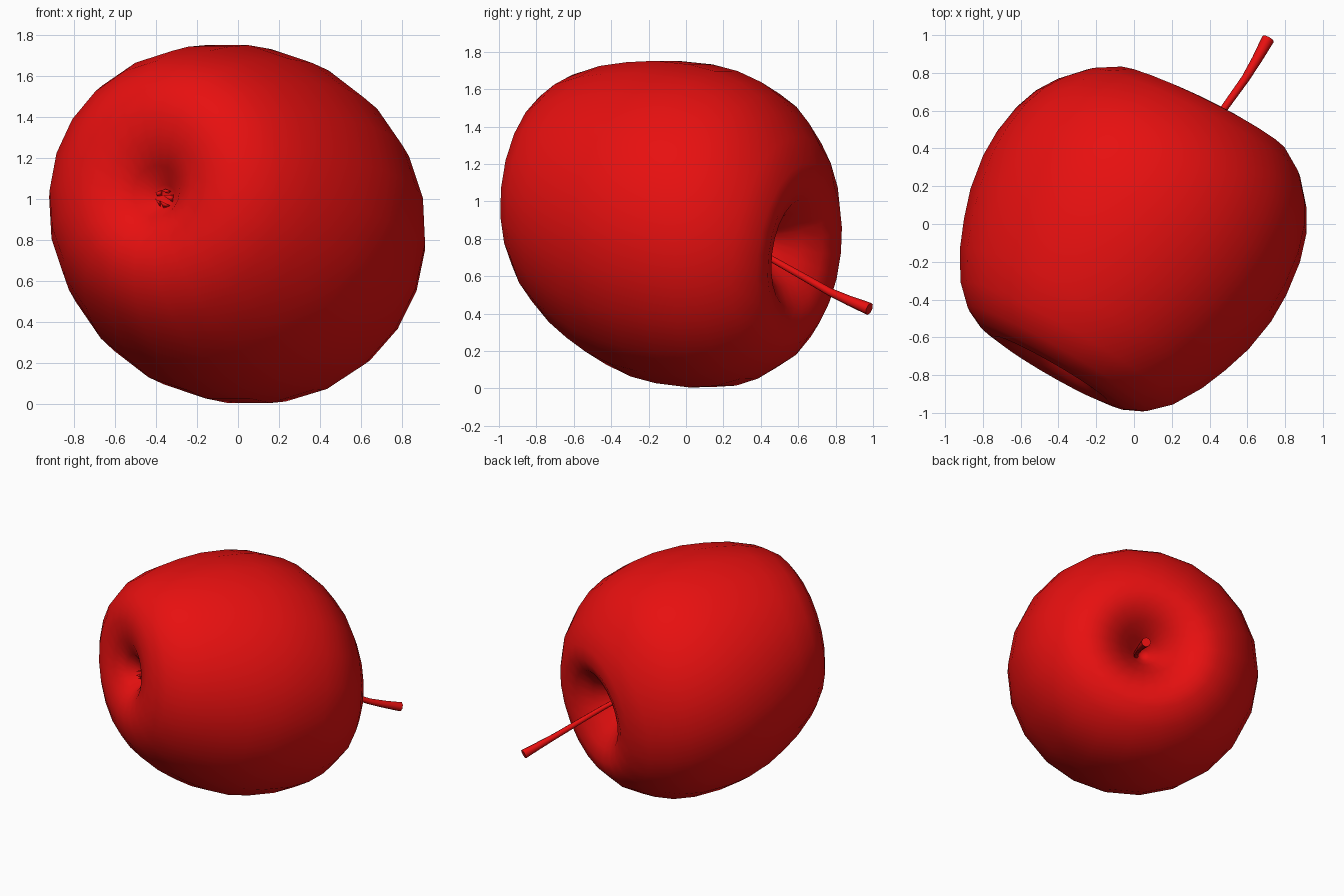
import bpy
import bmesh
from math import cos, sin, pi, radians
from mathutils import Vector, Matrix

cube = bpy.data.objects.get("Cube")
if cube:
    bpy.data.objects.remove(cube, do_unlink=True)

# One glossy red for every part
red = bpy.data.materials.new("apple_red")
red.use_nodes = True
red.diffuse_color = (0.8, 0.005, 0.005, 1)
red.node_tree.nodes["Principled BSDF"].inputs["Base Color"].default_value = red.diffuse_color

# Frame of the fruit lying on its side: its core runs along local z to the stem
yaw, dip = radians(30), radians(13)
core = Vector((sin(yaw) * cos(dip), cos(yaw) * cos(dip), -sin(dip)))
side = Vector((cos(yaw), -sin(yaw), 0))
lower = core.cross(side)
frame = Matrix((side, lower, core)).transposed().to_4x4()
frame.translation = (0.002, -0.01, 0.88)


def finish(name, bm, matrix=None):
    if matrix:
        bm.transform(matrix)
    bmesh.ops.recalc_face_normals(bm, faces=bm.faces)
    mesh = bpy.data.meshes.new(name)
    bm.to_mesh(mesh)
    bm.free()
    mesh.materials.append(red)
    for p in mesh.polygons:
        p.use_smooth = True
    obj = bpy.data.objects.new(name, mesh)
    bpy.context.collection.objects.link(obj)
    return obj


# Apple body: (radius, height along the core) from flower end to stem pit
profile = [(0, -0.70), (0.06, -0.73), (0.13, -0.815), (0.23, -0.875), (0.35, -0.90),
           (0.45, -0.885), (0.55, -0.835), (0.65, -0.735), (0.74, -0.58), (0.80, -0.43),
           (0.85, -0.27), (0.88, -0.08), (0.88, 0.08), (0.855, 0.26), (0.81, 0.40),
           (0.74, 0.52), (0.63, 0.645), (0.50, 0.73), (0.40, 0.745), (0.30, 0.715),
           (0.20, 0.635), (0.10, 0.51), (0.04, 0.43), (0, 0.41)]
bm = bmesh.new()
points = [bm.verts.new((r, 0, h)) for r, h in profile]
edges = [bm.edges.new(pair) for pair in zip(points, points[1:])]
bmesh.ops.spin(bm, geom=points + edges, axis=(0, 0, 1), cent=(0, 0, 0),
               angle=2 * pi, steps=22)
bmesh.ops.remove_doubles(bm, verts=bm.verts, dist=0.002)
# Uneven growth: slanted ends, one higher shoulder, a flower pit set low
for v in bm.verts:
    x, y, z = v.co
    pinch = max(0, 0.4 - Vector((x, y)).length) if z < 0 else 0
    v.co.y = 0.98 * y + 0.1 * pinch
    v.co.z += 0.145 * y * abs(z) + 0.09 * x * max(0, z)
finish("apple_body", bm, frame)

# Stem: bent tube that thickens to a slanted end
path = [(0.26, 0.33, 0.765, 0.018), (0.375, 0.47, 0.685, 0.018), (0.49, 0.63, 0.595, 0.02),
        (0.59, 0.77, 0.515, 0.022), (0.65, 0.87, 0.47, 0.027), (0.71, 0.98, 0.425, 0.034)]
bm = bmesh.new()
sides = 8
rings = []
for i, (x, y, z, r) in enumerate(path):
    a, b = path[max(i - 1, 0)], path[min(i + 1, len(path) - 1)]
    turn = (Vector(b[:3]) - Vector(a[:3])).to_track_quat('Z', 'Y')
    rings.append([bm.verts.new(Vector((x, y, z)) + turn @ Vector(
        (r * cos(2 * pi * k / sides), r * sin(2 * pi * k / sides), 0)))
        for k in range(sides)])
for low, high in zip(rings, rings[1:]):
    for k in range(sides):
        n = (k + 1) % sides
        bm.faces.new((low[k], low[n], high[n], high[k]))
bm.faces.new(rings[0])
bm.faces.new(rings[-1])
stem = finish("stem", bm)
bpy.context.view_layer.objects.active = stem
stem.select_set(True)
bpy.ops.object.shade_smooth_by_angle(angle=radians(50))
stem.select_set(False)

# Dried sepals: small pointed leaves in the flower end
bm = bmesh.new()
for k in range(5):
    spin = Matrix.Translation((0, 0.04, 0)) @ Matrix.Rotation(2 * pi * k / 5, 4, 'Z')
    a, b, c, tip = [bm.verts.new(spin @ Vector(p)) for p in (
        (0.05, -0.025, -0.70), (0.05, 0.025, -0.70), (0.03, 0, -0.69), (0.025, 0, -0.79))]
    for tri in ((a, b, tip), (b, c, tip), (c, a, tip), (a, c, b)):
        bm.faces.new(tri)
finish("sepals", bm, frame)
